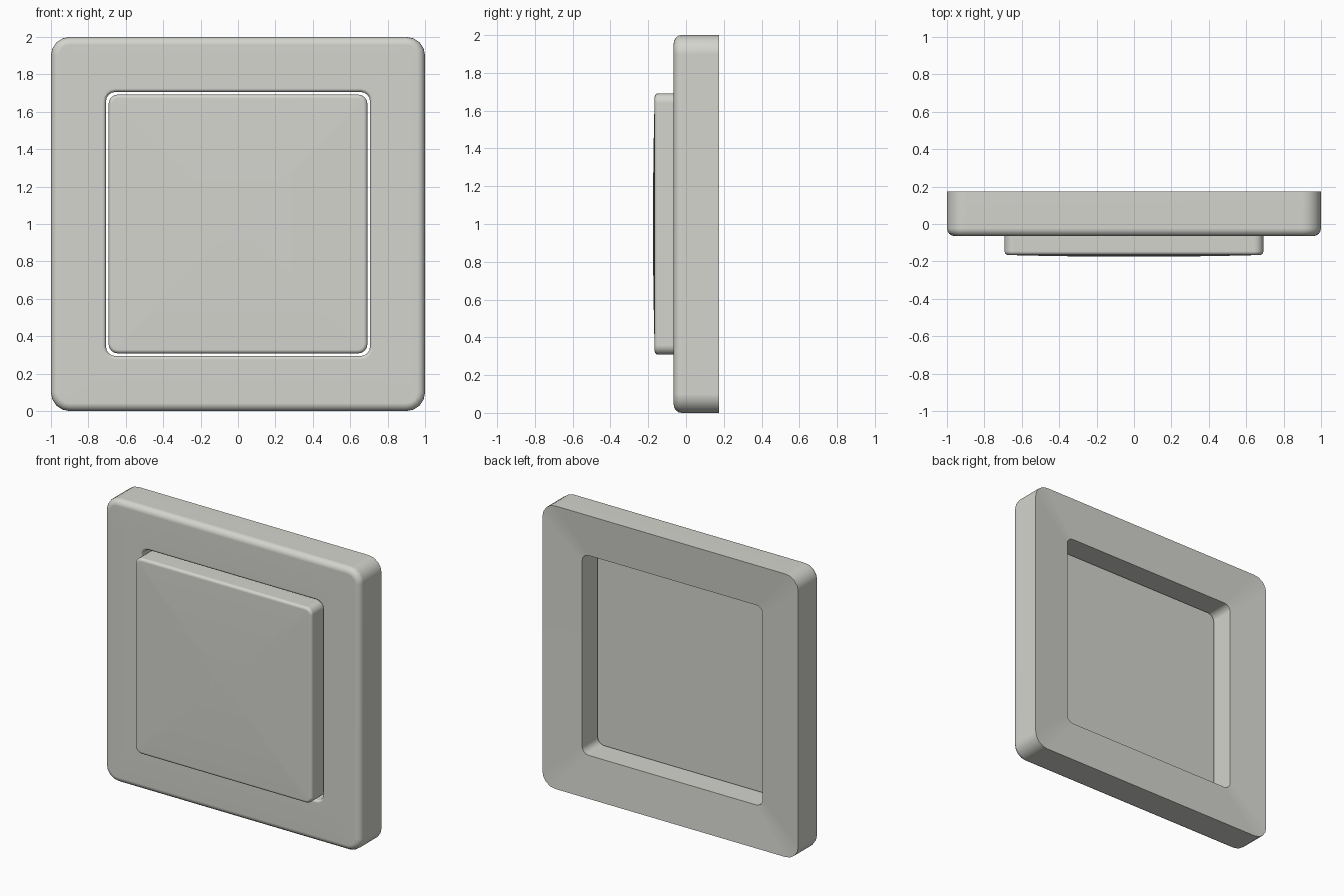
import bpy
import bmesh
import math

# Remove the default cube
cube = bpy.data.objects.get("Cube")
if cube:
    bpy.data.objects.remove(cube, do_unlink=True)

CORNER_STEPS = 4
MID = 1.0  # height of the plate centre


def make_material(name, colour):
    mat = bpy.data.materials.new(name)
    mat.use_nodes = True
    mat.diffuse_color = colour
    mat.node_tree.nodes["Principled BSDF"].inputs["Base Color"].default_value = colour
    return mat


def rounded_square(bm, half, radius, y):
    """Ring of vertices around a rounded square facing the front."""
    ring = []
    c = half - radius
    for quarter, (sx, sz) in enumerate(((1, 1), (-1, 1), (-1, -1), (1, -1))):
        for i in range(CORNER_STEPS + 1):
            a = math.pi / 2 * (quarter + i / CORNER_STEPS)
            ring.append(bm.verts.new((sx * c + radius * math.cos(a), y,
                                      MID + sz * c + radius * math.sin(a))))
    return ring


def bridge(bm, a, b):
    n = len(a)
    for i in range(n):
        j = (i + 1) % n
        bm.faces.new((a[i], a[j], b[j], b[i]))


def arc(half, radius, y, size, steps=4, outward=False):
    """Rounded edge between a side wall and a front face, wall end first."""
    points = []
    for i in range(steps + 1):
        a = math.pi / 2 * i / steps
        inset = size * (1 - math.cos(a))
        shift = inset if outward else -inset
        points.append((half + shift, radius + shift, y + size * (1 - math.sin(a))))
    return points


def finish(bm, name, mat):
    bmesh.ops.recalc_face_normals(bm, faces=bm.faces)
    mesh = bpy.data.meshes.new(name)
    bm.to_mesh(mesh)
    bm.free()
    mesh.materials.append(mat)
    obj = bpy.data.objects.new(name, mesh)
    bpy.context.collection.objects.link(obj)
    bpy.ops.object.select_all(action="DESELECT")
    obj.select_set(True)
    bpy.context.view_layer.objects.active = obj
    bpy.ops.object.shade_smooth_by_angle(angle=math.radians(35))
    # Keep the large faces flat beside their rounded edges
    weighted = obj.modifiers.new("weighted normals", "WEIGHTED_NORMAL")
    weighted.keep_sharp = True
    return obj


plastic = make_material("warm grey plastic", (0.66, 0.66, 0.62, 1))

# Frame: soft front edge, open centre, back sloping in towards the opening
profile = [(1.0, 0.1, 0.175)]
profile += arc(1.0, 0.1, -0.065, 0.042)
profile += reversed(arc(0.706, 0.05, -0.065, 0.018, outward=True))
profile += [(0.706, 0.05, 0.152)]
bm = bmesh.new()
rings = [rounded_square(bm, *p) for p in profile]
for k, ring in enumerate(rings):
    bridge(bm, ring, rings[(k + 1) % len(rings)])
finish(bm, "frame", plastic)

# Rocker: flat back, soft front edge, slightly domed front
EDGE, BULGE = 0.672, 0.009
profile = [(0.692, 0.05, 0.0)]
profile += arc(0.692, 0.05, -0.166, 0.02)
for t in (0.75, 0.5, 0.25):
    profile.append((EDGE * t, 0.03 * t, -0.166 - BULGE * (1 - t * t)))
bm = bmesh.new()
rings = [rounded_square(bm, *p) for p in profile]
for a, b in zip(rings, rings[1:]):
    bridge(bm, a, b)
bm.faces.new(rings[0])
tip = bm.verts.new((0, -0.166 - BULGE, MID))
last = rings[-1]
for i, v in enumerate(last):
    bm.faces.new((v, last[(i + 1) % len(last)], tip))
finish(bm, "rocker", plastic)
